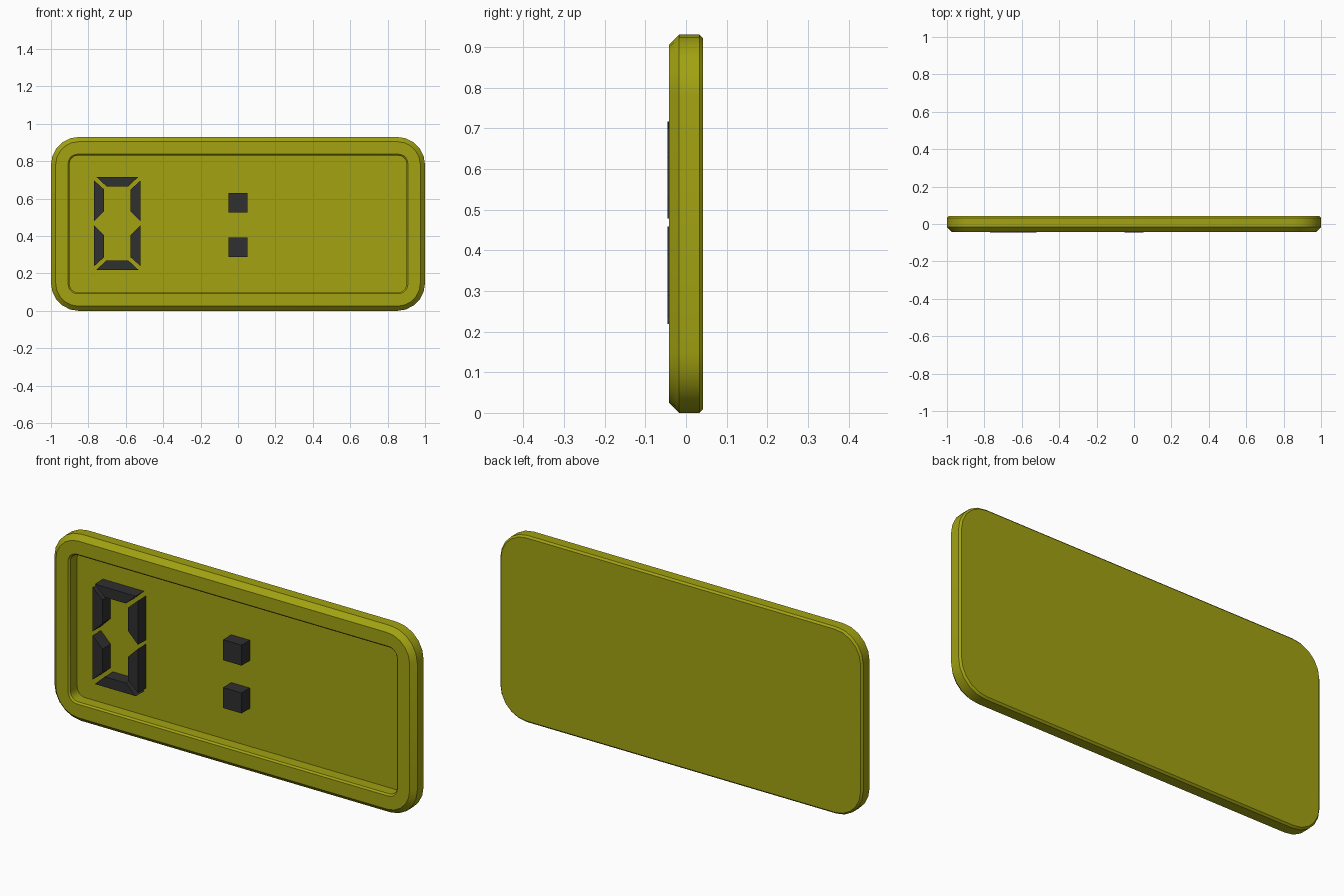
import bpy, bmesh, math

if "Cube" in bpy.data.objects:
    bpy.data.objects.remove(bpy.data.objects["Cube"])


def material(name, rgb):
    m = bpy.data.materials.new(name)
    m.diffuse_color = (*rgb, 1.0)
    m.use_nodes = True
    m.node_tree.nodes["Principled BSDF"].inputs["Base Color"].default_value = m.diffuse_color
    return m


OLIVE = material("olive", (0.36, 0.36, 0.006))
CHARCOAL = material("charcoal", (0.029, 0.029, 0.031))
MID_Z = 0.465


def finish(bm, name, mat):
    bmesh.ops.recalc_face_normals(bm, faces=bm.faces[:])
    mesh = bpy.data.meshes.new(name)
    bm.to_mesh(mesh)
    bm.free()
    mesh.materials.append(mat)
    obj = bpy.data.objects.new(name, mesh)
    bpy.context.collection.objects.link(obj)
    return obj


def rounded_ring(bm, half_w, half_h, radius, y, steps=5):
    """Rounded rectangle of vertices facing the front."""
    ring = []
    for corner, (sx, sz) in enumerate([(1, 1), (-1, 1), (-1, -1), (1, -1)]):
        for i in range(steps + 1):
            a = math.radians(90 * (corner + i / steps))
            ring.append(bm.verts.new((
                sx * (half_w - radius) + radius * math.cos(a), y,
                MID_Z + sz * (half_h - radius) + radius * math.sin(a))))
    return ring


def prism(name, outline, y_front, y_back, mat):
    """Extrude an x-z outline along y."""
    bm = bmesh.new()
    front = [bm.verts.new((x, y_front, z)) for x, z in outline]
    back = [bm.verts.new((x, y_back, z)) for x, z in outline]
    bm.faces.new(front)
    bm.faces.new(back)
    n = len(outline)
    for i in range(n):
        j = (i + 1) % n
        bm.faces.new((front[i], front[j], back[j], back[i]))
    return finish(bm, name, mat)


# Case: chamfered slab with a recessed display floor
FLOOR = 0.02
sections = [  # half width, half height, corner radius, y
    (0.991, 0.456, 0.140, 0.042),
    (1.000, 0.465, 0.149, 0.033),
    (1.000, 0.465, 0.149, -0.017),
    (0.975, 0.440, 0.124, -0.042),
    (0.908, 0.373, 0.050, -0.042),
    (0.900, 0.365, 0.042, -0.034),
    (0.900, 0.365, 0.042, FLOOR),
]
bm = bmesh.new()
rings = [rounded_ring(bm, *s) for s in sections]
for a, b in zip(rings, rings[1:]):
    for i in range(len(a)):
        j = (i + 1) % len(a)
        bm.faces.new((a[i], a[j], b[j], b[i]))
bm.faces.new(rings[0])
bm.faces.new(rings[-1])
case = finish(bm, "case", OLIVE)
bpy.context.view_layer.objects.active = case
case.select_set(True)
bpy.ops.object.shade_smooth_by_angle(angle=math.radians(30))

# Digit: a zero made of six bevel-ended segments, mirrored about its centre
FRONT = -0.045
CX, CZ = -0.645, 0.468
side = [(-0.125, 0.230), (-0.071, 0.181), (-0.071, 0.064), (-0.125, 0.010)]
cap = [(-0.113, 0.249), (0.113, 0.249), (0.058, 0.198), (-0.058, 0.198)]
for sz, level in ((1, "upper"), (-1, "lower")):
    for sx, hand in ((1, "left"), (-1, "right")):
        prism(f"digit_{level}_{hand}_segment",
              [(CX + sx * x, CZ + sz * z) for x, z in side],
              FRONT, FLOOR, CHARCOAL)
    prism(f"digit_{level}_bar",
          [(CX + x, CZ + sz * z) for x, z in cap], FRONT, FLOOR, CHARCOAL)

# Colon dots
for name, z in (("upper_dot", 0.578), ("lower_dot", 0.34)):
    h = 0.051
    prism(name, [(-h, z - h), (h, z - h), (h, z + h), (-h, z + h)],
          FRONT, FLOOR, CHARCOAL)
